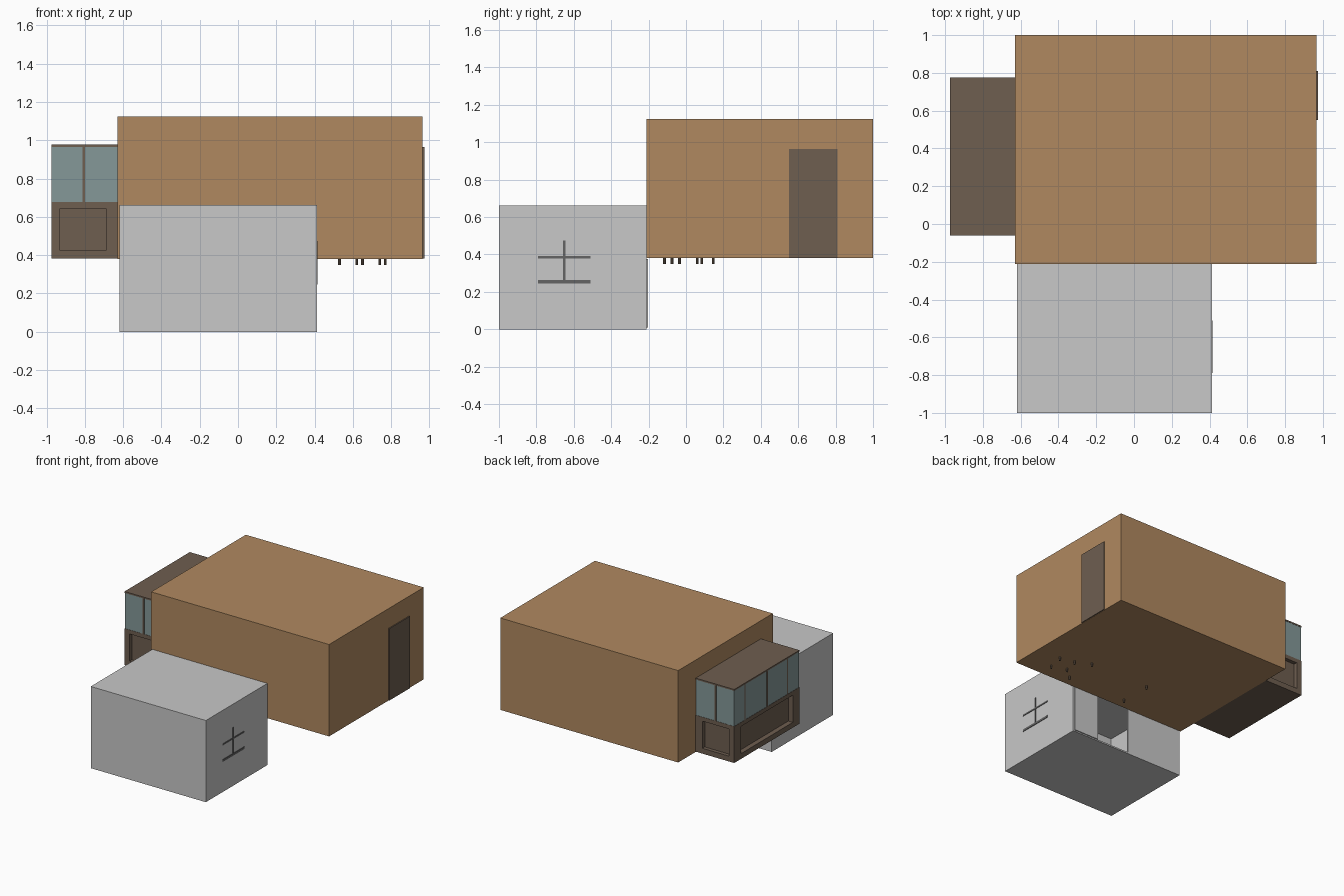
import bpy

cube = bpy.data.objects.get("Cube")
if cube:
    bpy.data.objects.remove(cube, do_unlink=True)


def material(name, rgb):
    def linear(c):
        c /= 255
        return c / 12.92 if c <= 0.04045 else ((c + 0.055) / 1.055) ** 2.4
    colour = (*[linear(c) for c in rgb], 1)
    mat = bpy.data.materials.new(name)
    mat.use_nodes = True
    mat.diffuse_color = colour
    mat.node_tree.nodes["Principled BSDF"].inputs["Base Color"].default_value = colour
    return mat


tan = material("tan wall", (176, 137, 96))
grey = material("light grey wall", (200, 200, 200))
umber = material("dark brown wood", (110, 94, 80))
glass = material("blue grey glass", (133, 153, 153))
iron = material("dark grey metal", (100, 100, 100))


def box(name, x, y, z, mat):
    """Box spanning the given (low, high) ranges."""
    spans = (x, y, z)
    bpy.ops.mesh.primitive_cube_add(size=1, location=[(a + b) / 2 for a, b in spans])
    obj = bpy.context.object
    obj.name = name
    obj.scale = [b - a for a, b in spans]
    bpy.ops.object.transform_apply(location=False, rotation=False, scale=True)
    obj.data.materials.append(mat)
    return obj


# Main block and its side door
box("main_block", (-0.63, 0.965), (-0.212, 1), (0.38, 1.125), tan)
box("side_door", (0.965, 0.973), (0.55, 0.81), (0.382, 0.965), umber)

# Hollow annex with a doorway at the back
L, R, F, B, H, T = -0.62, 0.412, -1, -0.212, 0.662, 0.012
box("annex_floor", (L, R), (F, B), (0, T), grey)
box("annex_roof", (L, R), (F, B), (H - T, H), grey)
box("annex_front_wall", (L, R), (F, F + T), (T, H - T), grey)
box("annex_right_wall", (L, L + T), (F + T, B), (T, H - T), grey)
box("annex_left_wall", (R - T, R), (F + T, B), (T, H - T), grey)
box("annex_back_wall_right", (L + T, -0.12), (B - T, B), (T, H - T), grey)
box("annex_back_wall_left", (0.17, R - T), (B - T, B), (T, H - T), grey)
box("annex_door_leaf", (0.18, 0.4), (B, B + 0.008), (0.01, 0.375), grey)

# Window bars on the annex side
W = (R, R + 0.004)
box("window_post", W, (-0.657, -0.643), (0.25, 0.475), iron)
box("window_rail", W, (-0.79, -0.51), (0.379, 0.391), iron)
box("window_sill", W, (-0.79, -0.51), (0.246, 0.264), iron)

# Bay: recessed lower core with floor, beam and corner posts
X0, X1, Y0, Y1 = -0.975, -0.63, -0.06, 0.775
box("bay_core", (-0.935, X1), (Y0 + 0.03, Y1 - 0.03), (0.4, 0.66), umber)
box("bay_floor", (X0, X1), (Y0, Y1), (0.382, 0.425), umber)
box("bay_beam", (X0, X1), (Y0, Y1), (0.645, 0.678), umber)
box("bay_roof", (X0, X1), (Y0, Y1), (0.966, 0.978), umber)
for side, y in (("right", (Y0, Y0 + 0.085)), ("left", (Y1 - 0.085, Y1))):
    box("bay_corner_post_" + side, (X0, X0 + 0.045), y, (0.42, 0.65), umber)
    box("bay_wall_post_" + side, (X1 - 0.06, X1), y, (0.42, 0.65), umber)

# Bay: glazing and mullions
box("bay_glass", (X0 + 0.002, X1), (Y0 + 0.002, Y1 - 0.002), (0.675, 0.97), glass)
for i, y in enumerate((0.635, 0.35, 0.09)):
    box(f"bay_mullion_{i}", (X0, X0 + 0.01), (y - 0.006, y + 0.006), (0.675, 0.97), umber)
for side, y in (("front", Y0), ("back", Y1 - 0.01)):
    box("bay_mullion_" + side, (-0.813, -0.8), (y, y + 0.01), (0.675, 0.97), umber)

# Furniture leg ends below the main floor
legs = [(0.74, -0.075), (0.77, 0.06), (0.62, -0.035), (0.65, 0.085),
        (0.53, 0.145), (0.53, -0.115), (0, -0.115), (0, 0.145)]
for i, (x, y) in enumerate(legs):
    bpy.ops.mesh.primitive_cylinder_add(vertices=8, radius=0.007, depth=0.05,
                                        location=(x, y, 0.375))
    leg = bpy.context.object
    leg.name = f"furniture_leg_{i}"
    leg.data.materials.append(umber)
